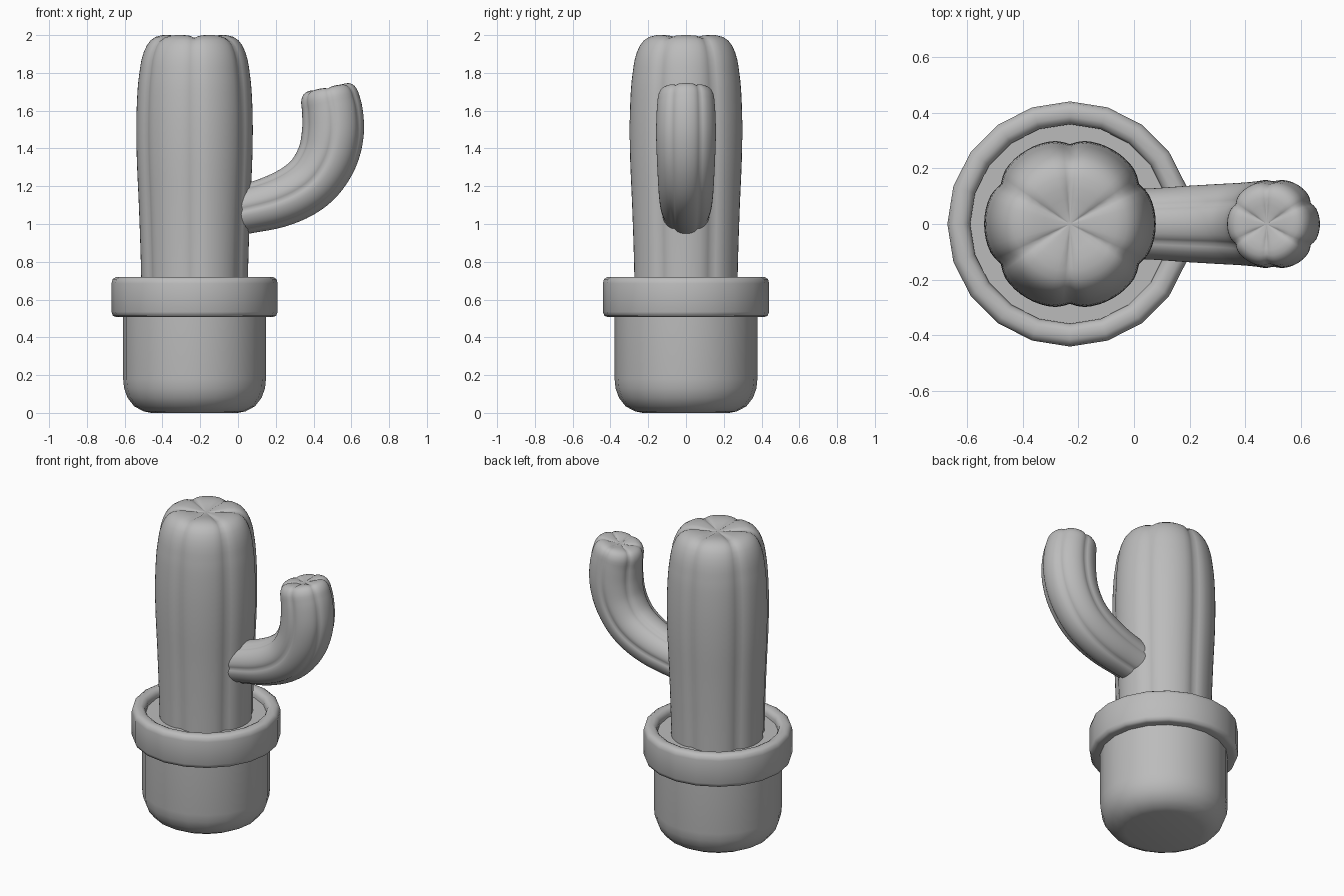
import bpy
import bmesh
import math
from mathutils import Vector

if "Cube" in bpy.data.objects:
    bpy.data.objects.remove(bpy.data.objects["Cube"], do_unlink=True)

CENTRE_X = -0.23

grey = bpy.data.materials.new("plain grey")
grey.use_nodes = True
grey.diffuse_color = (0.5, 0.5, 0.5, 1)
grey.node_tree.nodes["Principled BSDF"].inputs["Base Color"].default_value = (0.5, 0.5, 0.5, 1)


def skin_rings(name, rings, sharp):
    """Join equal rings of points into a capped, smooth-shaded surface."""
    bm = bmesh.new()
    loops = [[bm.verts.new(p) for p in ring] for ring in rings]
    n = len(rings[0])
    for a, b in zip(loops, loops[1:]):
        for i in range(n):
            j = (i + 1) % n
            bm.faces.new((a[i], a[j], b[j], b[i]))
    bm.faces.new(loops[0][::-1])
    bm.faces.new(loops[-1])
    bmesh.ops.recalc_face_normals(bm, faces=bm.faces)
    mesh = bpy.data.meshes.new(name)
    bm.to_mesh(mesh)
    bm.free()
    mesh.materials.append(grey)
    obj = bpy.data.objects.new(name, mesh)
    bpy.context.collection.objects.link(obj)
    bpy.ops.object.select_all(action="DESELECT")
    obj.select_set(True)
    bpy.context.view_layer.objects.active = obj
    bpy.ops.object.shade_smooth_by_angle(angle=math.radians(sharp))
    return obj


def lathe(name, profile, sides=20):
    """Turn a (radius, height) profile about the pot axis."""
    turns = [math.tau * i / sides for i in range(sides)]
    rings = [[(CENTRE_X + r * math.cos(t), r * math.sin(t), z) for t in turns]
             for r, z in profile]
    return skin_rings(name, rings, 50)


def spline(points, steps=4):
    """Smooth the rows of numbers with a Catmull-Rom curve."""
    pts = [Vector(p) for p in points]
    pts = [2 * pts[0] - pts[1]] + pts + [2 * pts[-1] - pts[-2]]
    out = []
    for a, b, c, d in zip(pts, pts[1:], pts[2:], pts[3:]):
        for k in range(steps):
            t = k / steps
            out.append(0.5 * (2 * b + (c - a) * t + (2 * a - 5 * b + 4 * c - d) * t * t
                              + (3 * b - a - 3 * c + d) * t ** 3))
    return out + [pts[-2]]


def ribbed_stem(name, path, cap, depth, sides=72):
    """Six-ribbed stem along (x, z, radius) rows with a grooved cap of (radius, rise) rows."""
    rows = spline(path)
    sections = []
    for i, row in enumerate(rows):
        step = rows[min(i + 1, len(rows) - 1)] - rows[max(i - 1, 0)]
        axis = Vector((step.x, 0, step.y)).normalized()
        sections.append((Vector((row.x, 0, row.y)), axis, row.z, 0))
    end, axis = sections[-1][:2]
    widest = cap[0][0]
    for r, rise in cap:
        sections.append((end + axis * rise, axis, r, min(1, 1.6 * (1 - r / widest) + 0.1)))
    rings = []
    for pos, axis, radius, top in sections:
        across = Vector((axis.z, 0, -axis.x))
        ring = []
        for i in range(sides):
            t = math.tau * i / sides
            off = (t % (math.pi / 3)) - math.pi / 6
            groove = depth * (0.6 * math.exp(-(off / 0.09) ** 2) + 0.4 * math.exp(-(off / 0.25) ** 2))
            r = radius * (1 - groove)
            fade = min(1, radius / widest * 2)
            dip = axis * (groove * widest * top * fade)
            ring.append(pos + across * r * math.cos(t) + Vector((0, r * math.sin(t), 0)) - dip)
        rings.append(ring)
    return skin_rings(name, rings, 80)


# Pot body with rounded base
lathe("pot_body", [(0.23, 0), (0.27, 0.008), (0.32, 0.035), (0.355, 0.08),
                   (0.373, 0.13), (0.378, 0.18), (0.378, 0.53)])

# Thick collar, soil-side wall and soil
lathe("pot_rim", [(0.37, 0.508), (0.415, 0.508), (0.432, 0.514), (0.44, 0.535),
                  (0.44, 0.685), (0.434, 0.708), (0.415, 0.72), (0.385, 0.72),
                  (0.367, 0.71), (0.358, 0.69), (0.358, 0.65)])
lathe("soil", [(0.365, 0.6), (0.365, 0.67)])

# Main trunk
ribbed_stem("cactus_trunk",
            [(CENTRE_X, 0.64, 0.281), (CENTRE_X, 0.85, 0.286), (CENTRE_X, 1.1, 0.295),
             (CENTRE_X, 1.35, 0.306), (CENTRE_X, 1.55, 0.308), (CENTRE_X, 1.72, 0.301),
             (CENTRE_X, 1.83, 0.288)],
            [(0.281, 0.04), (0.269, 0.08), (0.253, 0.115), (0.232, 0.143), (0.205, 0.161),
             (0.17, 0.17), (0.13, 0.17), (0.09, 0.164), (0.05, 0.156), (0.01, 0.152)], 0.07)

# Upturned side arm
ribbed_stem("cactus_arm",
            [(-0.03, 1.066, 0.13), (0.06, 1.083, 0.132), (0.2, 1.12, 0.142), (0.32, 1.175, 0.149),
             (0.41, 1.25, 0.154), (0.475, 1.36, 0.16), (0.502, 1.48, 0.164),
             (0.5, 1.59, 0.161), (0.485, 1.67, 0.154)],
            [(0.15, 0.015), (0.143, 0.031), (0.132, 0.044), (0.117, 0.053), (0.095, 0.056),
             (0.07, 0.054), (0.045, 0.049), (0.008, 0.044)], 0.08)
